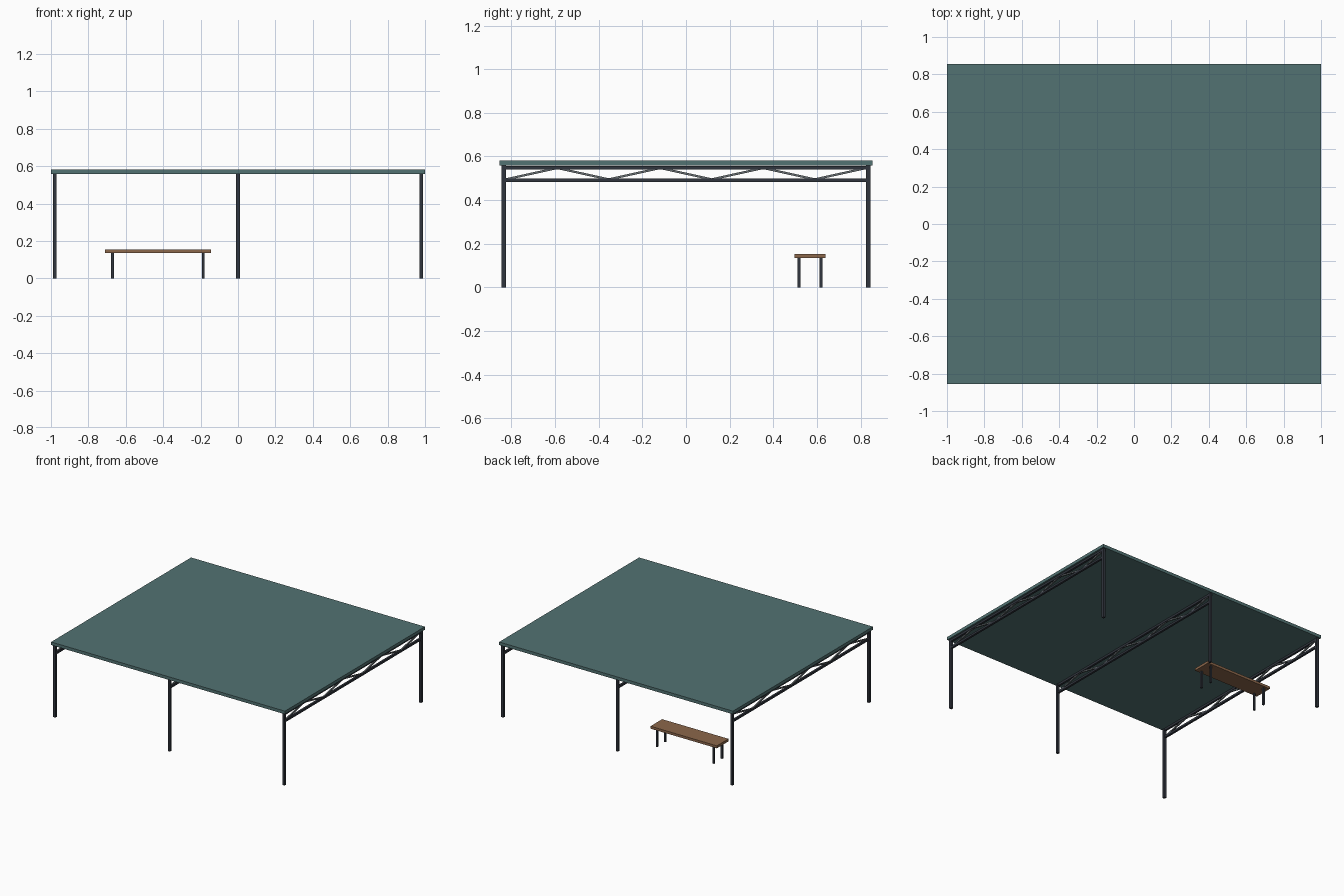
import bpy, bmesh, math
from mathutils import Vector, Matrix

if "Cube" in bpy.data.objects:
    bpy.data.objects.remove(bpy.data.objects["Cube"])


def material(name, rgb):
    m = bpy.data.materials.new(name)
    m.diffuse_color = (*rgb, 1)
    m.use_nodes = True
    m.node_tree.nodes["Principled BSDF"].inputs["Base Color"].default_value = m.diffuse_color
    return m


roof_green = material("roof green", (0.085, 0.17, 0.17))
dark_steel = material("dark steel", (0.03, 0.035, 0.047))
grey_steel = material("grey steel", (0.13, 0.15, 0.16))
wood = material("bench wood", (0.26, 0.135, 0.07))


def build(name, mat, boxes=(), bars=()):
    """boxes: (x0, x1, y0, y1, z0, z1); bars: (start, end, thickness)."""
    bm = bmesh.new()
    for x0, x1, y0, y1, z0, z1 in boxes:
        M = Matrix.Translation(((x0 + x1) / 2, (y0 + y1) / 2, (z0 + z1) / 2))
        bmesh.ops.create_cube(bm, size=1, matrix=M @ Matrix.Diagonal((x1 - x0, y1 - y0, z1 - z0, 1)))
    for a, b, t in bars:
        a, b = Vector(a), Vector(b)
        d = b - a
        M = Matrix.Translation((a + b) / 2) @ Matrix.Rotation(math.atan2(d.z, d.y), 4, 'X')
        bmesh.ops.create_cube(bm, size=1, matrix=M @ Matrix.Diagonal((t, d.length, t, 1)))
    me = bpy.data.meshes.new(name)
    bm.to_mesh(me)
    bm.free()
    me.materials.append(mat)
    ob = bpy.data.objects.new(name, me)
    bpy.context.collection.objects.link(ob)
    return ob


# roof slab
build("roof", roof_green, [(-1, 1, -0.855, 0.855, 0.558, 0.582)])

# three frames: two posts, two chords and a zigzag web each
P, H, Y = 0.0095, 0.008, 0.835
for label, x in (("left", -0.98), ("middle", 0), ("right", 0.98)):
    build(label + "_posts", dark_steel,
          [(x - P, x + P, s * Y - P, s * Y + P, 0, 0.558) for s in (-1, 1)])
    build(label + "_truss_chords", dark_steel,
          [(x - H, x + H, -Y + P, Y - P, z - H, z + H) for z in (0.492, 0.549)])
    pts = [(x, -0.826 + 1.652 * i / 7, 0.547 if i % 2 else 0.495) for i in range(8)]
    build(label + "_truss_web", grey_steel,
          bars=[(pts[i], pts[i + 1], 0.01) for i in range(7)])

# bench
build("bench_seat", wood, [(-0.712, -0.144, 0.497, 0.639, 0.135, 0.154)])
L = 0.007
build("bench_legs", dark_steel,
      [(x - L, x + L, y - L, y + L, 0, 0.135) for x in (-0.671, -0.186) for y in (0.518, 0.618)])
